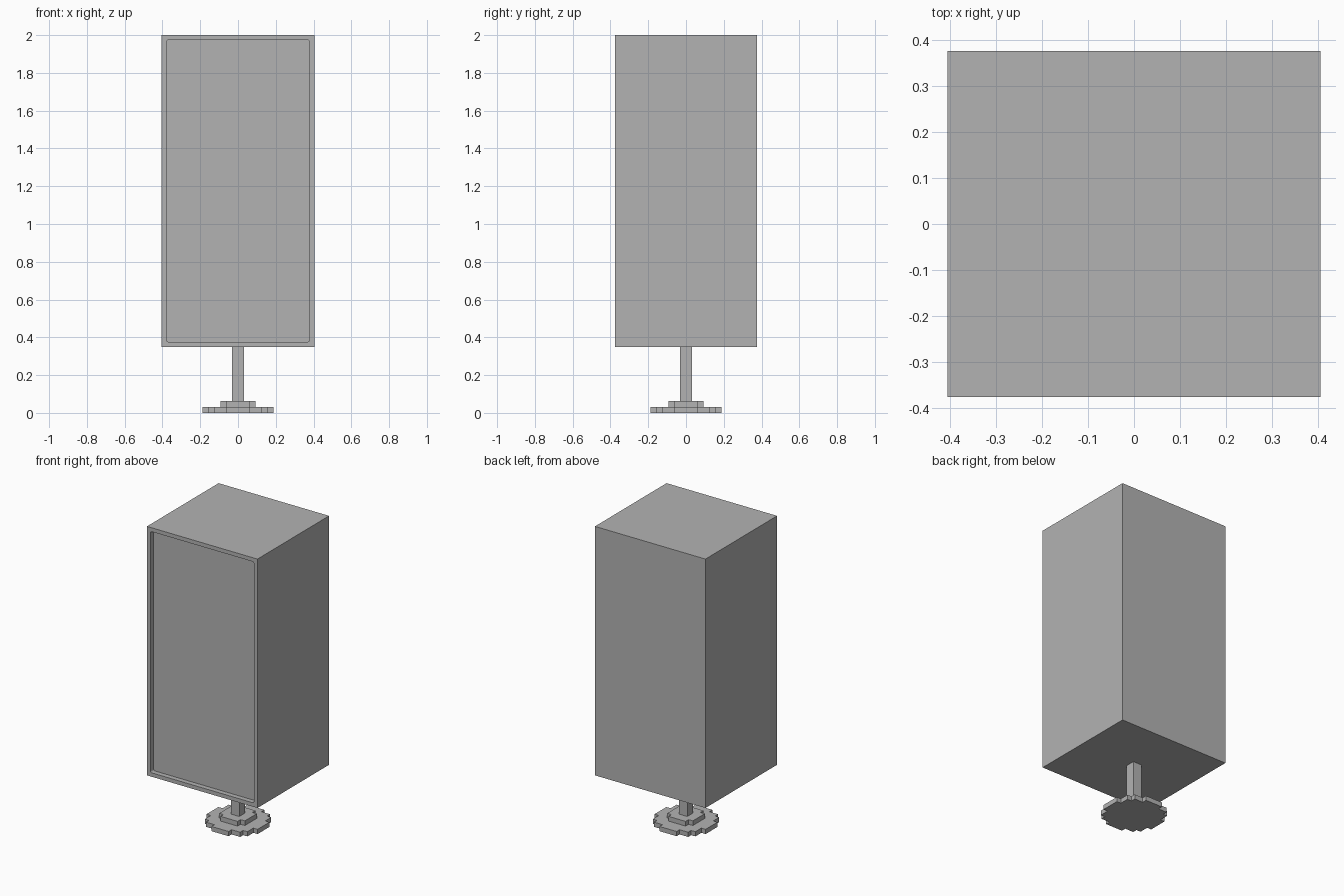
import bpy
import bmesh
from mathutils import Vector

cube = bpy.data.objects.get("Cube")
if cube:
    bpy.data.objects.remove(cube, do_unlink=True)

UNIT = 2 / 64  # step size of the blocky foot

grey = bpy.data.materials.new("plain grey")
grey.use_nodes = True
grey.diffuse_color = (0.45, 0.45, 0.45, 1)
grey.node_tree.nodes["Principled BSDF"].inputs["Base Color"].default_value = grey.diffuse_color


def add_object(name, bm):
    bmesh.ops.recalc_face_normals(bm, faces=bm.faces)
    mesh = bpy.data.meshes.new(name)
    bm.to_mesh(mesh)
    bm.free()
    mesh.materials.append(grey)
    obj = bpy.data.objects.new(name, mesh)
    bpy.context.collection.objects.link(obj)
    return obj


def box(size, z_bottom):
    bm = bmesh.new()
    bmesh.ops.create_cube(bm, size=1)
    bmesh.ops.scale(bm, vec=size, verts=bm.verts)
    bmesh.ops.translate(bm, vec=(0, 0, z_bottom + size[2] / 2), verts=bm.verts)
    bm.normal_update()
    return bm


def stepped_disc(name, corner, z_bottom, height):
    """Extrude a blocky circle; corner is the staircase of one quarter."""
    bm = bmesh.new()
    outline = []
    for _ in range(4):
        outline += corner
        corner = [(-y, x) for x, y in corner]
    face = bm.faces.new([bm.verts.new((x * UNIT, y * UNIT, z_bottom)) for x, y in outline])
    top = bmesh.ops.extrude_face_region(bm, geom=[face])["geom"]
    bmesh.ops.translate(bm, vec=(0, 0, height),
                        verts=[v for v in top if isinstance(v, bmesh.types.BMVert)])
    return add_object(name, bm)


# Foot: two blocky round tiers
stepped_disc("foot_lower", [(6, 2), (5, 2), (5, 4), (4, 4), (4, 5), (2, 5), (2, 6)], 0, UNIT)
stepped_disc("foot_upper", [(3, 2), (2, 2), (2, 3)], UNIT, UNIT)

# Post
add_object("post", box((2 * UNIT, 2 * UNIT, 0.35 - 2 * UNIT), 2 * UNIT))

# Cabinet with a shallow, round-cornered recess in the front
depth = 0.033
bm = box((0.81, 0.75, 1.65), 0.35)
front = min(bm.faces, key=lambda f: f.calc_center_median().y)
bmesh.ops.inset_region(bm, faces=[front], thickness=0.026, use_even_offset=True)
panel = bmesh.ops.extrude_discrete_faces(bm, faces=[front])["faces"][0]
bmesh.ops.translate(bm, vec=(0, depth, 0), verts=panel.verts)
corners = [e for e in bm.edges
           if abs(abs((e.verts[0].co - e.verts[1].co).dot(Vector((0, 1, 0)))) - depth) < 0.001]
bmesh.ops.bevel(bm, geom=corners, offset=0.01, segments=3, profile=0.5, affect='EDGES')
add_object("cabinet", bm)
